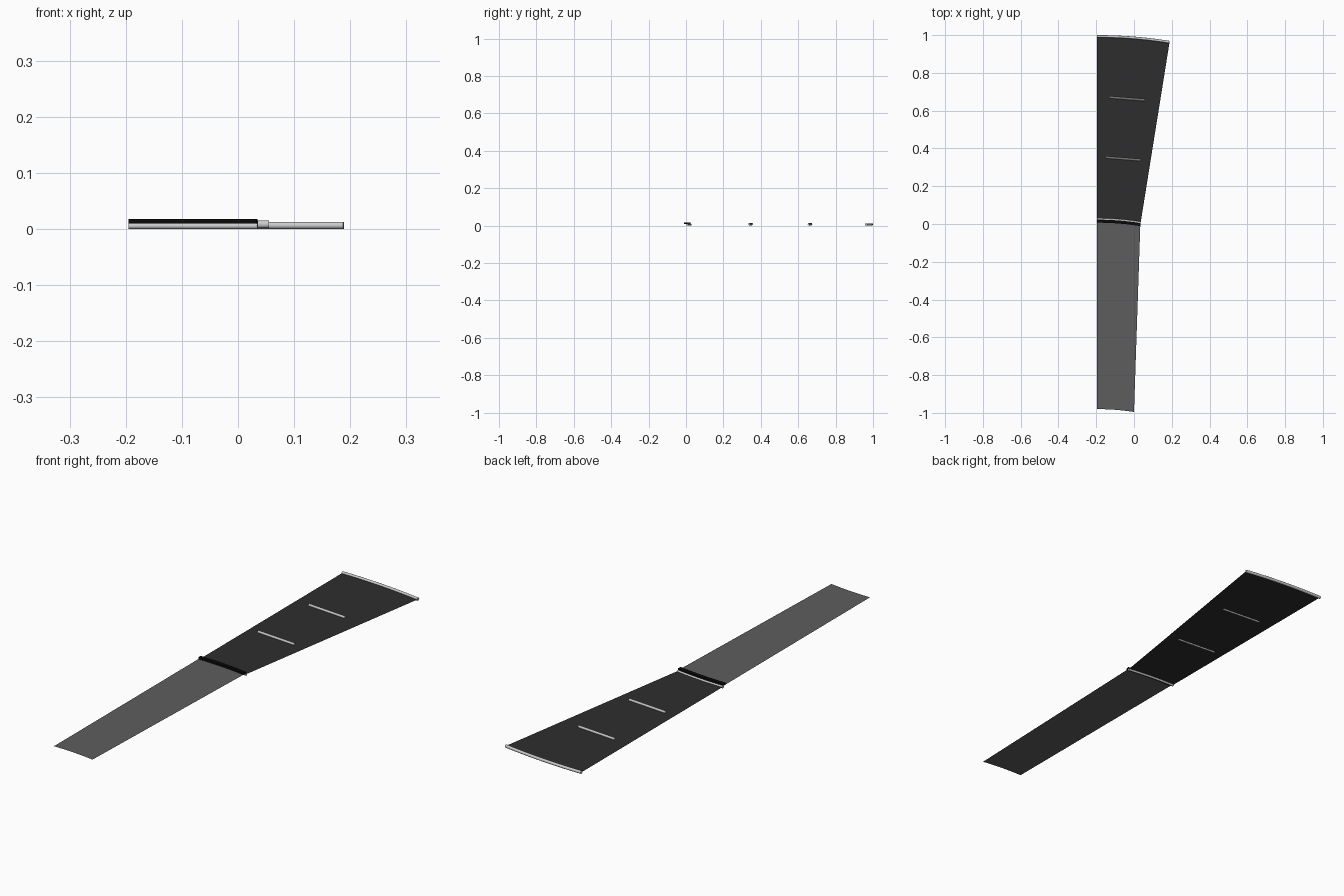
import bpy, bmesh
from math import sin, cos, tau, radians

if "Cube" in bpy.data.objects:
    bpy.data.objects.remove(bpy.data.objects["Cube"])

CX, CY = -0.195, -1.43      # common centre of the fan arcs
FAN = radians(9.1)
N = 12


def material(name, v):
    m = bpy.data.materials.new(name)
    m.diffuse_color = (v, v, v, 1)
    m.use_nodes = True
    m.node_tree.nodes["Principled BSDF"].inputs["Base Color"].default_value = m.diffuse_color
    return m


def arc(r, z, cy=CY, angle=FAN):
    return [(CX + r * sin(angle * i / N), cy + r * cos(angle * i / N), z)
            for i in range(N + 1)]


def loft(name, rows, mat=None, closed=False, smooth=False):
    """Skin a list of equal-length point rows; closed wraps and caps the tube."""
    bm = bmesh.new()
    v = [[bm.verts.new(p) for p in row] for row in rows]
    n = len(rows)
    for a in range(n if closed else n - 1):
        b = (a + 1) % n
        for i in range(len(v[a]) - 1):
            bm.faces.new((v[a][i], v[a][i + 1], v[b][i + 1], v[b][i]))
    if closed:
        bm.faces.new([r[0] for r in v])
        bm.faces.new([r[-1] for r in reversed(v)])
        bmesh.ops.recalc_face_normals(bm, faces=bm.faces)
    me = bpy.data.meshes.new(name)
    bm.to_mesh(me)
    bm.free()
    ob = bpy.data.objects.new(name, me)
    bpy.context.collection.objects.link(ob)
    if mat:
        me.materials.append(mat)
    if smooth:
        bpy.context.view_layer.objects.active = ob
        ob.select_set(True)
        bpy.ops.object.shade_smooth_by_angle(angle=radians(50))
        ob.select_set(False)
    return ob


def arc_rod(name, r, radius, z):
    loft(name, [arc(r + radius * cos(tau * k / 12), z + radius * sin(tau * k / 12))
                for k in range(12)], closed=True, smooth=True)


dark = material("dark_cloth", 0.027)
grey = material("grey_cloth", 0.11)
black = material("black_trim", 0.003)

# thin flared upper sheet and narrower lower sheet
loft("upper_sheet", [arc(2.422, 0.0065), arc(1.455, 0.0065)], dark)
loft("lower_sheet", [arc(1.445, 0.010),
                     arc(1.27, 0.010, cy=-2.25, angle=radians(8.83))], grey)

# curved rods on both ends of the upper sheet
arc_rod("outer_rod", 2.4235, 0.0065, 0.0065)
arc_rod("inner_rod", 1.455, 0.0055, 0.0055)

# black trim over the joint
loft("joint_trim", [arc(r, z) for r, z in
                    ((1.437, 0.0095), (1.437, 0.018), (1.453, 0.018), (1.453, 0.0095))],
     black, closed=True)

# straight battens through the upper sheet
for i, (x, y) in enumerate(((-0.057, 0.345), (-0.037, 0.663))):
    bpy.ops.mesh.primitive_cylinder_add(vertices=12, radius=1, depth=0.185,
                                        rotation=(0, radians(90), 0))
    ob = bpy.context.object
    ob.name = f"batten_{i + 1}"
    ob.scale = (0.0065, 0.005, 1)
    bpy.ops.object.transform_apply(location=False, rotation=True, scale=True)
    ob.location = (x, y, 0.0085)
    ob.rotation_euler[2] = -FAN / 2
    bpy.ops.object.shade_smooth_by_angle(angle=radians(50))
